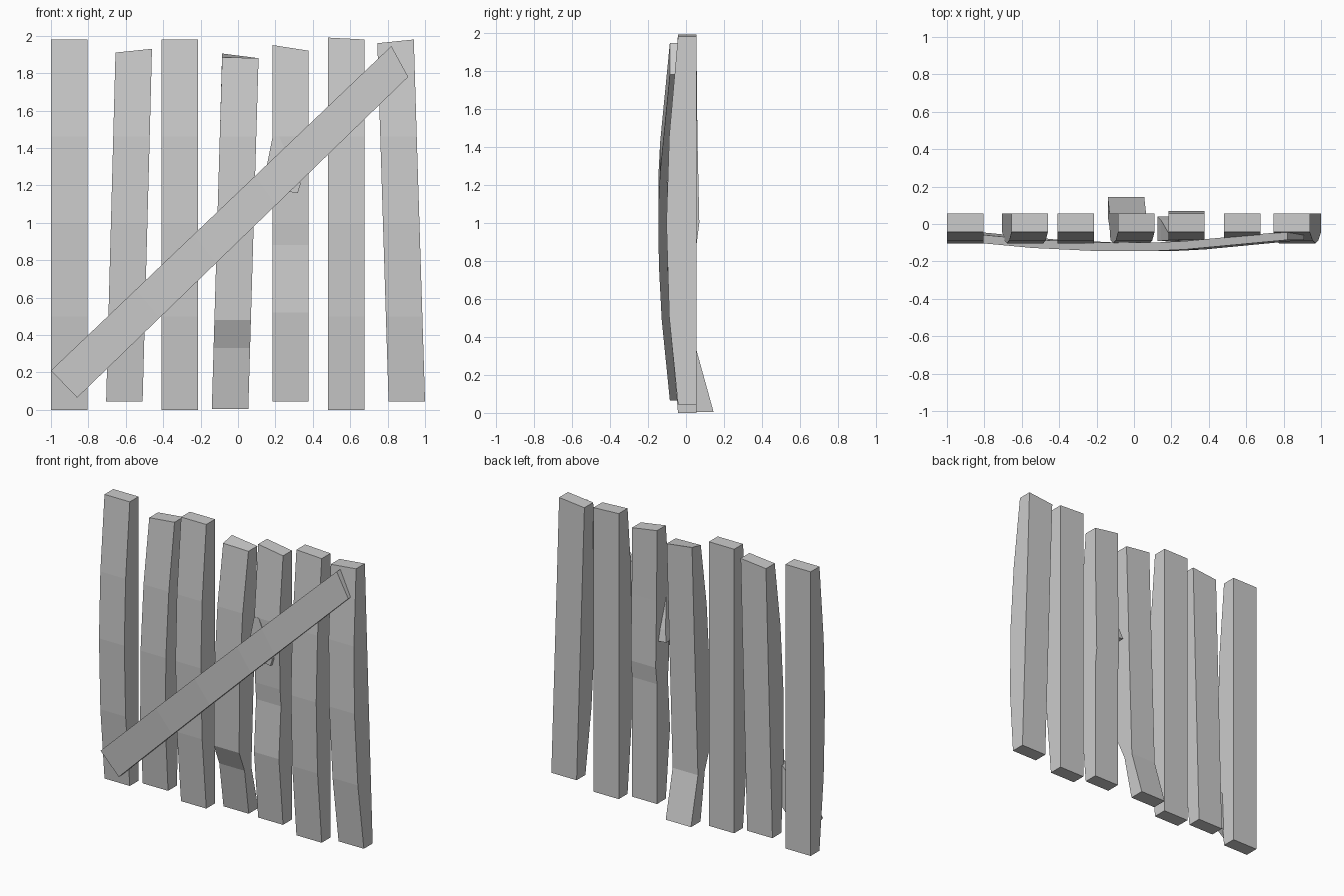
import bpy, bmesh

if "Cube" in bpy.data.objects:
    bpy.data.objects.remove(bpy.data.objects["Cube"])


def loft(name, sections):
    """Skin a list of four-cornered cross-sections and cap both ends."""
    bm = bmesh.new()
    rings = [[bm.verts.new(p) for p in s] for s in sections]
    for a, b in zip(rings, rings[1:]):
        for i in range(4):
            j = (i + 1) % 4
            bm.faces.new((a[i], a[j], b[j], b[i]))
    bm.faces.new(rings[0])
    bm.faces.new(rings[-1])
    bmesh.ops.recalc_face_normals(bm, faces=bm.faces)
    mesh = bpy.data.meshes.new(name)
    bm.to_mesh(mesh)
    bm.free()
    obj = bpy.data.objects.new(name, mesh)
    bpy.context.collection.objects.link(obj)
    return obj


def lerp(a, b, t):
    return a + (b - a) * t


BACK = 0.055
BOW = [(0, -0.042, BACK), (0.5, -0.088, BACK), (1.0, -0.103, BACK),
       (1.46, -0.088, BACK), (2, -0.042, BACK)]


def plank(name, x0, x1, z0, x2, x3, zl, zr, rows=BOW, back_rise=(0, 0)):
    """Bowed upright: bottom x0..x1 at z0, top x2..x3 at heights zl, zr."""
    sections = []
    for k, (z, front, back) in enumerate(rows):
        first, last = k == 0, k == len(rows) - 1
        t = 0 if first else 1 if last else (z - z0) / (zl - z0)
        l, r = lerp(x0, x2, t), lerp(x1, x3, t)
        a, b = (z0, z0) if first else (zl, zr) if last else (z, z)
        c, d = (a + back_rise[0], b + back_rise[1]) if last else (a, b)
        sections.append([(l, front, a), (r, front, b), (r, back, d), (l, back, c)])
    return loft(name, sections)


# Sound uprights
plank("plank_1", -1, -0.805, 0, -1, -0.805, 1.98, 1.98)
plank("plank_2", -0.705, -0.51, 0.045, -0.655, -0.46, 1.91, 1.93)
plank("plank_3", -0.41, -0.215, 0, -0.41, -0.215, 1.98, 1.98)
plank("plank_6", 0.48, 0.675, 0, 0.48, 0.675, 1.99, 1.98)
plank("plank_7", 0.805, 1, 0.045, 0.745, 0.94, 1.96, 1.98)

# Upright with its foot kicked backwards
plank("kicked_plank", -0.14, 0.055, 0.005, -0.085, 0.11, 1.885, 1.88,
      [(0, 0.04, 0.145), (0.33, -0.02, BACK), (0.48, -0.086, BACK)] + BOW[2:],
      back_rise=(0.02, 0))

# Cracked upright with a dent at the front and a step at the back
plank("cracked_plank", 0.185, 0.377, 0.045, 0.185, 0.377, 1.95, 1.92,
      [(0, -0.042, BACK), (0.52, -0.088, BACK), (0.88, -0.065, BACK),
       (1.0, -0.075, 0.07), (1.46, -0.085, 0.06), (2, -0.042, BACK)])

# Splinter sticking out beside the crack
loft("splinter", [
    [(0.125, -0.09, 1.18), (0.32, -0.1, 1.16), (0.32, 0.04, 1.16), (0.125, 0.04, 1.18)],
    [(0.145, -0.09, 1.26), (0.335, -0.1, 1.21), (0.335, 0.03, 1.21), (0.145, 0.02, 1.26)],
    [(0.185, -0.087, 1.46), (0.22, -0.087, 1.46), (0.22, -0.04, 1.46), (0.185, -0.05, 1.46)]])

# Bowed diagonal brace across the front
brace = []
for t, y in [(0, -0.085), (0.25, -0.128), (0.42, -0.143), (0.6, -0.145),
             (0.7, -0.136), (1, -0.085)]:
    ux, uz = lerp(-1, 0.82, t), lerp(0.21, 1.945, t)
    lx, lz = lerp(-0.86, 0.91, t), lerp(0.065, 1.78, t)
    brace.append([(ux, y, uz), (lx, y, lz), (lx, y + 0.045, lz), (ux, y + 0.045, uz)])
loft("diagonal_brace", brace)
